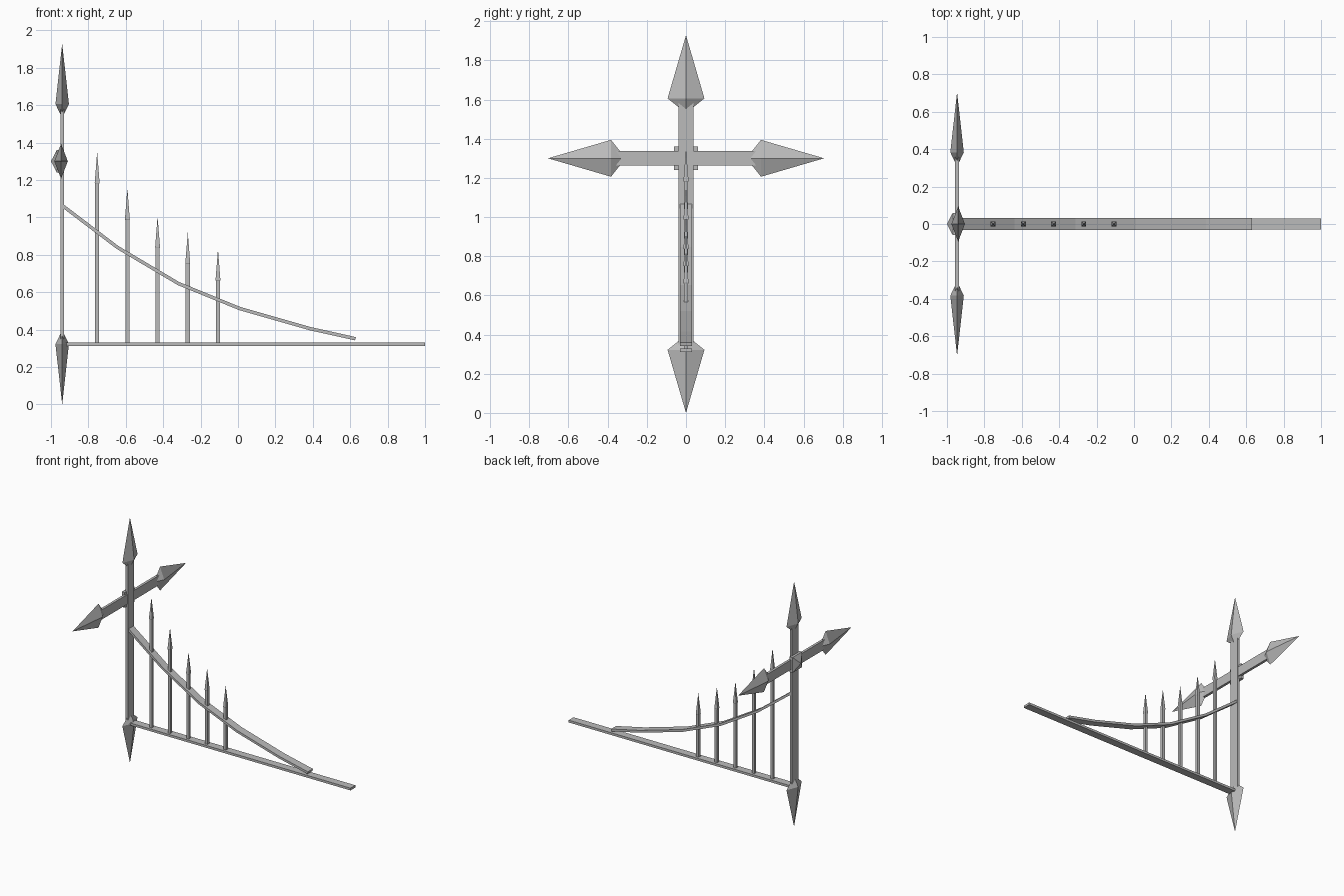
import bpy
import bmesh
from mathutils import Vector, Matrix

cube = bpy.data.objects.get("Cube")
if cube:
    bpy.data.objects.remove(cube, do_unlink=True)

iron = bpy.data.materials.new("grey iron")
iron.use_nodes = True
GREY = (0.5, 0.5, 0.5, 1)
iron.diffuse_color = GREY
iron.node_tree.nodes["Principled BSDF"].inputs["Base Color"].default_value = GREY

POST_X = -0.94
CROSS_X = -0.946
CROSS_Z = 1.3


def finish(name, bm):
    bmesh.ops.recalc_face_normals(bm, faces=bm.faces)
    mesh = bpy.data.meshes.new(name)
    bm.to_mesh(mesh)
    bm.free()
    mesh.materials.append(iron)
    obj = bpy.data.objects.new(name, mesh)
    bpy.context.collection.objects.link(obj)
    return obj


def box(name, low, high):
    low, high = Vector(low), Vector(high)
    bm = bmesh.new()
    bmesh.ops.create_cube(bm, size=1)
    bmesh.ops.scale(bm, vec=high - low, verts=bm.verts)
    bmesh.ops.translate(bm, vec=(low + high) / 2, verts=bm.verts)
    return finish(name, bm)


def loft(name, rings, cap_start=False):
    """Join equal rings of points; a ring of one point is a tip."""
    bm = bmesh.new()
    loops = [[bm.verts.new(p) for p in ring] for ring in rings]
    for a, b in zip(loops, loops[1:]):
        for i in range(4):
            j = (i + 1) % 4
            quad = [a[i % len(a)], a[j % len(a)], b[j % len(b)], b[i % len(b)]]
            bm.faces.new(list(dict.fromkeys(quad)))
    for loop in (loops[0], loops[-1]):
        if len(loop) == 4:
            bm.faces.new(loop)
    return finish(name, bm)


def square(x, r, z):
    return [(x - r, -r, z), (x + r, -r, z), (x + r, r, z), (x - r, r, z)]


def spearhead(name, location, turn):
    """Flat four-sided spearhead, widest at its origin."""
    waist = [(0.036, 0, 0), (0, 0.094, 0), (-0.036, 0, 0), (0, -0.094, 0)]
    obj = loft(name, [[(0, 0, -0.075)], waist, [(0, 0, 0.322)]])
    obj.data.transform(Matrix.Translation(location) @ Matrix.Rotation(turn, 4, 'X'))


# Upright post and cross bar
box("post", (POST_X - 0.01, -0.038, 0.32), (POST_X + 0.01, 0.038, 1.6))
box("cross_bar", (CROSS_X - 0.01, -0.38, CROSS_Z - 0.038),
    (CROSS_X + 0.01, 0.38, CROSS_Z + 0.038))

# Spearheads on the four ends
QUARTER = 1.5707963
spearhead("top_spearhead", (POST_X, 0, 1.606), 0)
spearhead("bottom_spearhead", (POST_X, 0, 0.322), 2 * QUARTER)
spearhead("back_spearhead", (CROSS_X, 0.383, CROSS_Z), -QUARTER)
spearhead("front_spearhead", (CROSS_X, -0.383, CROSS_Z), QUARTER)

# Pyramid stud over the crossing
def plate(x, r):
    return [(x, sy * r, CROSS_Z + sz * r)
            for sy, sz in ((-1, -1), (1, -1), (1, 1), (-1, 1))]

loft("crossing_stud", [plate(-0.944, 0.06), plate(-0.969, 0.06), [(-1, 0, CROSS_Z)]])

# Long bottom rail
box("bottom_rail", (POST_X, -0.03, 0.312), (1, 0.03, 0.33))

# Sagging upper rail, swept along its path with mitred joints
path = [Vector(p) for p in ((-0.935, 1.06), (-0.644, 0.839), (-0.318, 0.646),
                            (0.008, 0.513), (0.382, 0.406), (0.628, 0.351))]
rings = []
for i, p in enumerate(path):
    before = (p - path[i - 1]).normalized() if i else (path[1] - p).normalized()
    after = (path[i + 1] - p).normalized() if i + 1 < len(path) else before
    along = (before + after).normalized()
    side = Vector((-along.y, along.x)) * 0.009
    up, down = p + side, p - side
    rings.append([(q.x, y, q.y) for q, y in
                  ((up, -0.031), (up, 0.031), (down, 0.031), (down, -0.031))])
loft("curved_rail", rings)

# Pointed pickets
for i, top in enumerate((1.35, 1.155, 1.005, 0.92, 0.83)):
    x = -0.753 + i * 0.1615
    loft(f"picket_{i + 1}", [square(x, 0.011, 0.32), square(x, 0.011, top - 0.17),
                             square(x, 0.013, top - 0.165), [(x, 0, top)]])
